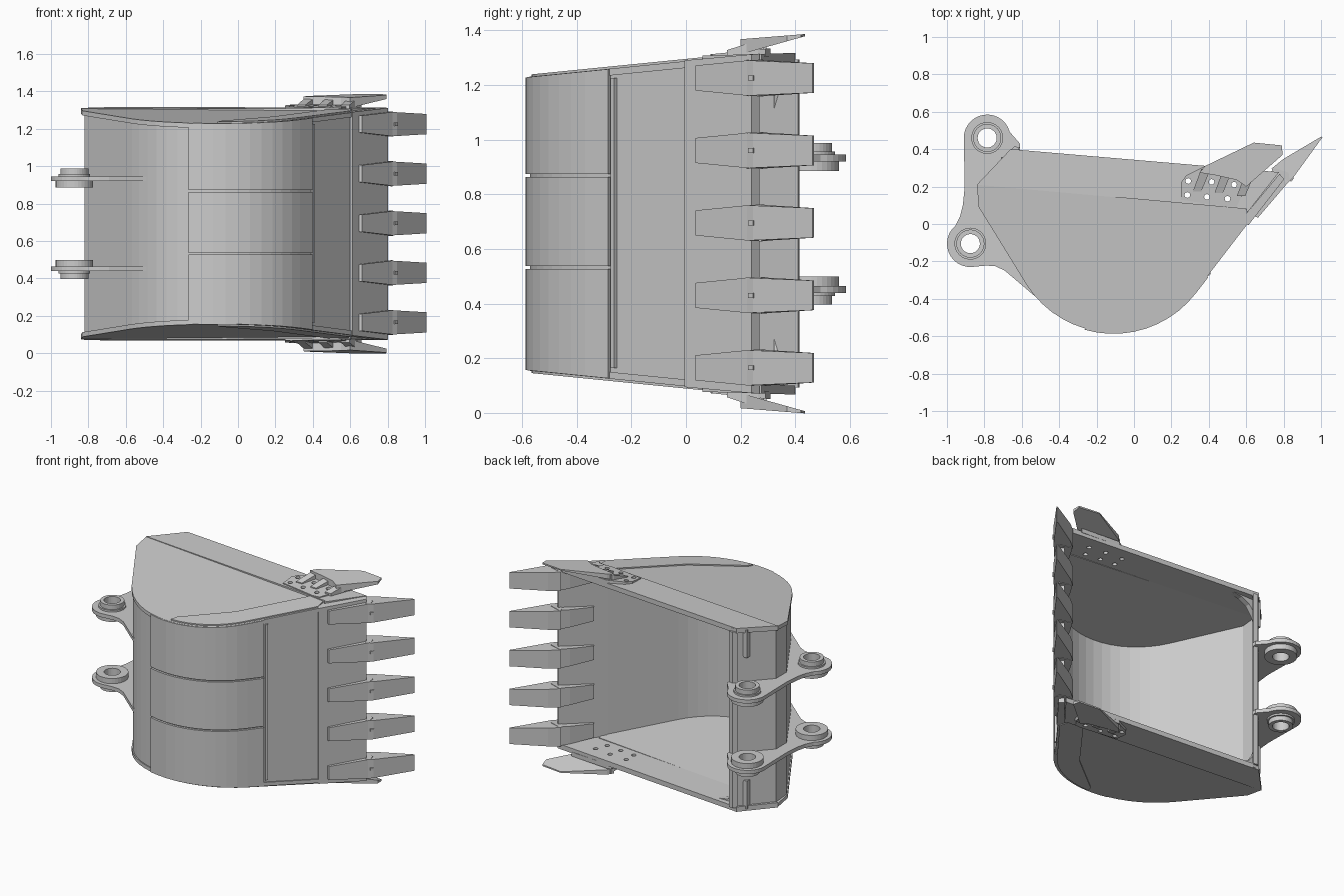
import bpy, bmesh
from math import cos, sin, radians
from mathutils import Matrix

if "Cube" in bpy.data.objects:
    bpy.data.objects.remove(bpy.data.objects["Cube"])

CZ = 0.692  # mid-height of the bucket; widths are measured from here


def slab(name, pts, lo, hi, frame=Matrix(), cut=None):
    """Prism over a 2D outline; lo/hi are numbers or functions of (x, y)."""
    z = lambda f, p: f(*p) if callable(f) else f
    bm = bmesh.new()
    a = [bm.verts.new((*p, z(lo, p))) for p in pts]
    b = [bm.verts.new((*p, z(hi, p))) for p in pts]
    bm.faces.new(a)
    bm.faces.new(b)
    for i in range(len(pts)):
        j = (i + 1) % len(pts)
        bm.faces.new((a[i], a[j], b[j], b[i]))
    bm.transform(frame)
    bmesh.ops.recalc_face_normals(bm, faces=bm.faces)
    me = bpy.data.meshes.new(name)
    bm.to_mesh(me)
    bm.free()
    ob = bpy.data.objects.new(name, me)
    bpy.context.collection.objects.link(ob)
    if cut:
        mod = ob.modifiers.new("holes", 'BOOLEAN')
        mod.operation, mod.object, mod.solver = 'DIFFERENCE', cut, 'EXACT'
    return ob


def hole_cutter(name, centres, r, n):
    bm = bmesh.new()
    for x, y in centres:
        bmesh.ops.create_cone(bm, cap_ends=True, segments=n, radius1=r, radius2=r,
                              depth=3, matrix=Matrix.Translation((x, y, CZ)))
    me = bpy.data.meshes.new(name)
    bm.to_mesh(me)
    bm.free()
    ob = bpy.data.objects.new(name, me)
    bpy.context.collection.objects.link(ob)
    ob.hide_render = True
    ob.display_type = 'WIRE'
    return ob


def arc(cx, cy, r, a0, a1, n):
    return [(cx + r * cos(radians(a0 + (a1 - a0) * i / n)),
             cy + r * sin(radians(a0 + (a1 - a0) * i / n))) for i in range(n + 1)]


def belly(o, a0, a1, n):
    return arc(-0.11, -0.03, 0.55 - o, a0, a1, n)


def wall(o):
    """Bucket section from back rim to lip, offset inwards by o."""
    return ([(-0.65 + 1.1 * o, 0.40), (-0.83 + o, 0.205), (-0.83 + o, 0.09)]
            + belly(o, 212.5, 322.4, 16) + [(0.607 - 0.79 * o, 0.61 * o)])


def lin(a, b):
    return lambda x, y: a + b * y


def mid(w):
    return (lambda x, y: CZ - w(x, y)), (lambda x, y: CZ + w(x, y))


SIDES = {"upper": Matrix.Translation((0, 0, CZ)),
         "lower": Matrix.Translation((0, 0, CZ)) @ Matrix.Diagonal((1, 1, -1, 1))}

bolts = hole_cutter("bolt_hole_cutter", [(0.29, 0.23), (0.415, 0.225), (0.535, 0.21),
                    (0.285, 0.155), (0.39, 0.145), (0.5, 0.135)], 0.015, 12)
BOSS = [(-0.785, 0.46), (-0.875, -0.105)]
pins = hole_cutter("pin_hole_cutter", BOSS, 0.051, 32)

# Curved shell, back rim bar and cutting lip
slab("shell", wall(0.008) + wall(0.035)[::-1], *mid(lin(0.58, 0.1)))
slab("back_rim", [(-0.665, 0.39), (-0.64, 0.415), (-0.61, 0.41), (-0.635, 0.375)], CZ - 0.6, CZ + 0.6)
slab("lip", [(0.612, -0.006), (0.803, 0.24), (0.778, 0.268), (0.575, 0.025)], *mid(lin(0.598, 0.09)))

# Wear plates under the belly, in three bands, and the weld bar
outer = belly(-0.007, 254, 322.4, 10) + [(0.397, -0.285)]
inner = belly(0.012, 254, 322.4, 10) + [(0.382, -0.273)]
band = outer + inner[::-1]
slab("wear_plate_middle", band, 0.537, 0.863)
slab("wear_plate_lower", band, lambda x, y: CZ - 0.594 - 0.1 * y, 0.527)
slab("wear_plate_upper", band, 0.873, lambda x, y: CZ + 0.594 + 0.1 * y)
slab("weld_bar", [(0.4, -0.277), (0.412, -0.264), (0.39, -0.24), (0.375, -0.255)], 0.165, 1.225)

for side, F in SIDES.items():
    # Side plate, its thick rim strip and corner wear plate
    slab(side + "_side_plate", [(-0.84, 0.21)] + wall(0)[2:] + [(0.6, 0.08)],
         lin(0.57, 0.1), lin(0.595, 0.1), F)
    slab(side + "_rim_strip", [(-0.84, 0.21), (-0.66, 0.40), (0.775, 0.277), (0.605, 0.06), (0.6, 0.08)],
         lin(0.58, 0.03), lin(0.613, 0.03), F, bolts)
    slab(side + "_corner_wear_plate", [(-0.095, -0.525), (0.19, -0.29), (0.48, 0.09), (0.59, 0.075), (0.597, 0.005)]
         + belly(0.014, 322.4, 270, 8), lin(0.585, 0.1), lin(0.603, 0.1), F)

    # Side cutter: bolted base, flared wing and raised fingers
    slab(side + "_cutter_base", [(0.25, 0.13), (0.25, 0.22), (0.28, 0.26), (0.38, 0.31), (0.66, 0.29),
         (0.6, 0.2), (0.55, 0.095), (0.5, 0.09)], 0.612, lambda x, y: 0.62 + 0.1 * (y - 0.09), F, bolts)
    slab(side + "_cutter_wing", [(0.35, 0.275), (0.38, 0.31), (0.64, 0.435), (0.79, 0.42), (0.795, 0.37),
         (0.6, 0.2), (0.55, 0.235), (0.44, 0.26)], lambda x, y: 0.62 + 0.28 * (y - 0.2),
         lambda x, y: 0.675 + 0.08 * (y - 0.2), F, bolts)
    for i, (x, y) in enumerate([(0.325, 0.175), (0.44, 0.165), (0.56, 0.15)]):
        slab(f"{side}_cutter_finger_{i}", [(x - 0.01, y), (x + 0.035, y), (x + 0.085, y + 0.12), (x + 0.035, y + 0.12)],
             0.615, lambda px, py, y=y: 0.635 + 0.33 * (py - y), F)

    # Inner corner gusset with a hollow edge
    G = F @ Matrix(((1, 0, 0, 0), (0, 0, 1, 0), (0, 1, 0, 0), (0, 0, 0, 1)))
    slab(side + "_gusset", [(-0.71, 0.61), (-0.71, 0.42), (-0.685, 0.42), (-0.665, 0.49), (-0.62, 0.55),
         (-0.56, 0.58), (-0.5, 0.59), (-0.5, 0.61)], 0.322, 0.358, G)

    # Hitch ear with pin bosses
    ear = (arc(*BOSS[0], 0.125, 15, 180, 14)
           + [(-0.905, 0.2), (-0.915, 0.1), (-0.93, 0.04)]
           + arc(*BOSS[1], 0.125, 130, 275, 12)
           + [(-0.79, -0.222), (-0.74, -0.226), (-0.69, -0.25), (-0.49, -0.42), (-0.56, -0.32),
              (-0.81, 0.09), (-0.81, 0.205), (-0.61, 0.40), (-0.61, 0.43)])
    slab(side + "_hitch_ear", ear, 0.228, 0.253, F, pins)
    for i, c in enumerate(BOSS):
        slab(f"{side}_boss_flange_{i}", arc(*c, 0.1, 0, 348.75, 31), 0.193, 0.228, F, pins)
        slab(f"{side}_boss_ring_{i}", arc(*c, 0.075, 0, 348.75, 31), 0.253, 0.296, F, pins)
        slab(f"{side}_boss_collar_{i}", arc(*c, 0.085, 0, 348.75, 31), 0.253, 0.265, F, pins)

# Five teeth, drawn in a frame running along the lip (u) and outward (v)
for i in range(5):
    T = Matrix(((0.62, 0.785, 0, 0.64), (0.785, -0.62, 0, 0.04), (0, 0, 1, 0.165 + 0.265 * i), (0, 0, 0, 1)))
    half = lambda u, v: 0.045 + 0.075 * u
    slab(f"tooth_adapter_{i}", [(0, -0.005), (0.01, 0.022), (0.27, 0.032), (0.3, 0), (0.27, -0.075),
         (0.2, -0.075), (0.04, -0.055), (0.03, -0.03)], lambda u, v: -half(u, v), half, T)
    tip = lambda u, v: 0.065 - 0.035 * (u - 0.25)
    slab(f"tooth_point_{i}", [(0.25, 0.03), (0.29, 0.037), (0.56, 0.026), (0.56, 0.019), (0.34, -0.066),
         (0.26, -0.084), (0.24, -0.03)], lambda u, v: -tip(u, v), tip, T)
    slab(f"tooth_pin_{i}", [(0.27, 0.02), (0.27, 0.042), (0.295, 0.042), (0.295, 0.02)], -0.009, 0.009, T)
